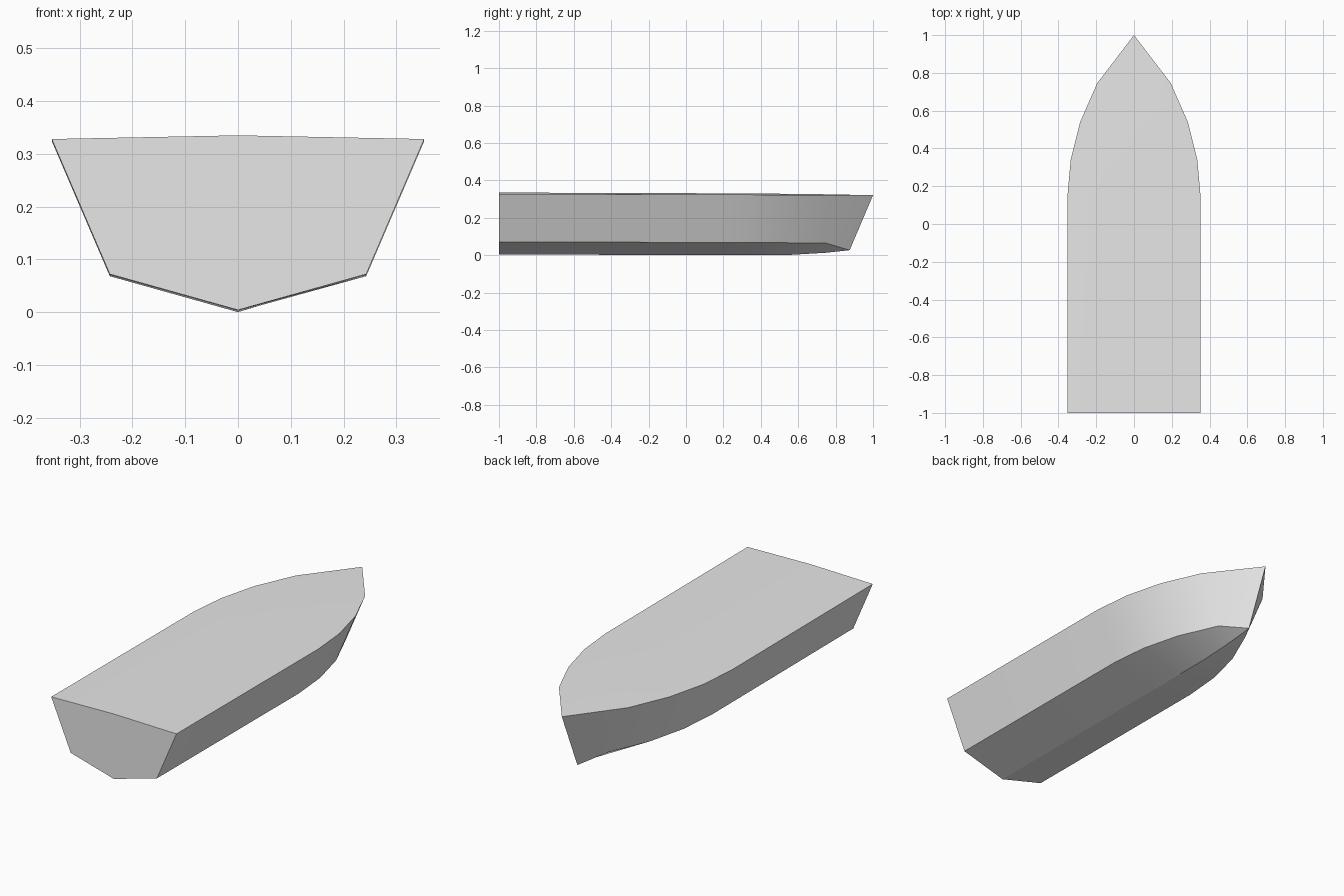
import bpy
import bmesh
import math

if "Cube" in bpy.data.objects:
    bpy.data.objects.remove(bpy.data.objects["Cube"], do_unlink=True)

# Single plain hull colour
grey = bpy.data.materials.new("light_grey")
grey.use_nodes = True
color = (0.8, 0.8, 0.8, 1.0)
grey.diffuse_color = color
grey.node_tree.nodes["Principled BSDF"].inputs["Base Color"].default_value = color

# Stations from stern to bow: y, half beam at deck, keel height
BEAM = 0.353
STATIONS = [(-1.0, BEAM, 0.004), (0.14, BEAM, 0.001), (0.34, 0.335, 0.0),
            (0.54, 0.285, 0.001), (0.745, 0.195, 0.013)]
FLARE = 0.11


def section(y, half, keel):
    """Ring of one cross-section: keel, chine, gunwale, deck ridge, and mirror."""
    trim = -0.0034 * (y + 1)          # slight bow-down trim
    chine = (half - FLARE, 0.072 + trim)
    rail = (half, 0.328 + trim)
    ridge = 0.328 + trim + 0.007 * half / BEAM
    ring = [(0, keel), chine, rail, (0, ridge),
            (-rail[0], rail[1]), (-chine[0], chine[1])]
    return [(x, y, z) for x, z in ring]


# Stem: chines meet the keel, gunwales meet at the tip
foot, tip = (0, 0.875, 0.027), (0, 1.0, 0.321)
rings = [section(*s) for s in STATIONS]
rings.append([foot, foot, tip, tip, tip, foot])

# Hull lofted through the sections, with a flat transom
bm = bmesh.new()
loft = [[bm.verts.new(p) for p in ring] for ring in rings]
for a, b in zip(loft, loft[1:]):
    for i in range(len(a)):
        j = (i + 1) % len(a)
        bm.faces.new((a[i], a[j], b[j], b[i]))
bm.faces.new(loft[0])
bmesh.ops.remove_doubles(bm, verts=bm.verts, dist=0.0001)
bmesh.ops.recalc_face_normals(bm, faces=bm.faces)

mesh = bpy.data.meshes.new("boat_hull")
bm.to_mesh(mesh)
bm.free()
mesh.materials.append(grey)
hull = bpy.data.objects.new("boat_hull", mesh)
bpy.context.collection.objects.link(hull)

# Smooth along the sides, crisp at chine, rail and transom
bpy.ops.object.select_all(action='DESELECT')
hull.select_set(True)
bpy.context.view_layer.objects.active = hull
bpy.ops.object.shade_smooth_by_angle(angle=math.radians(30))
